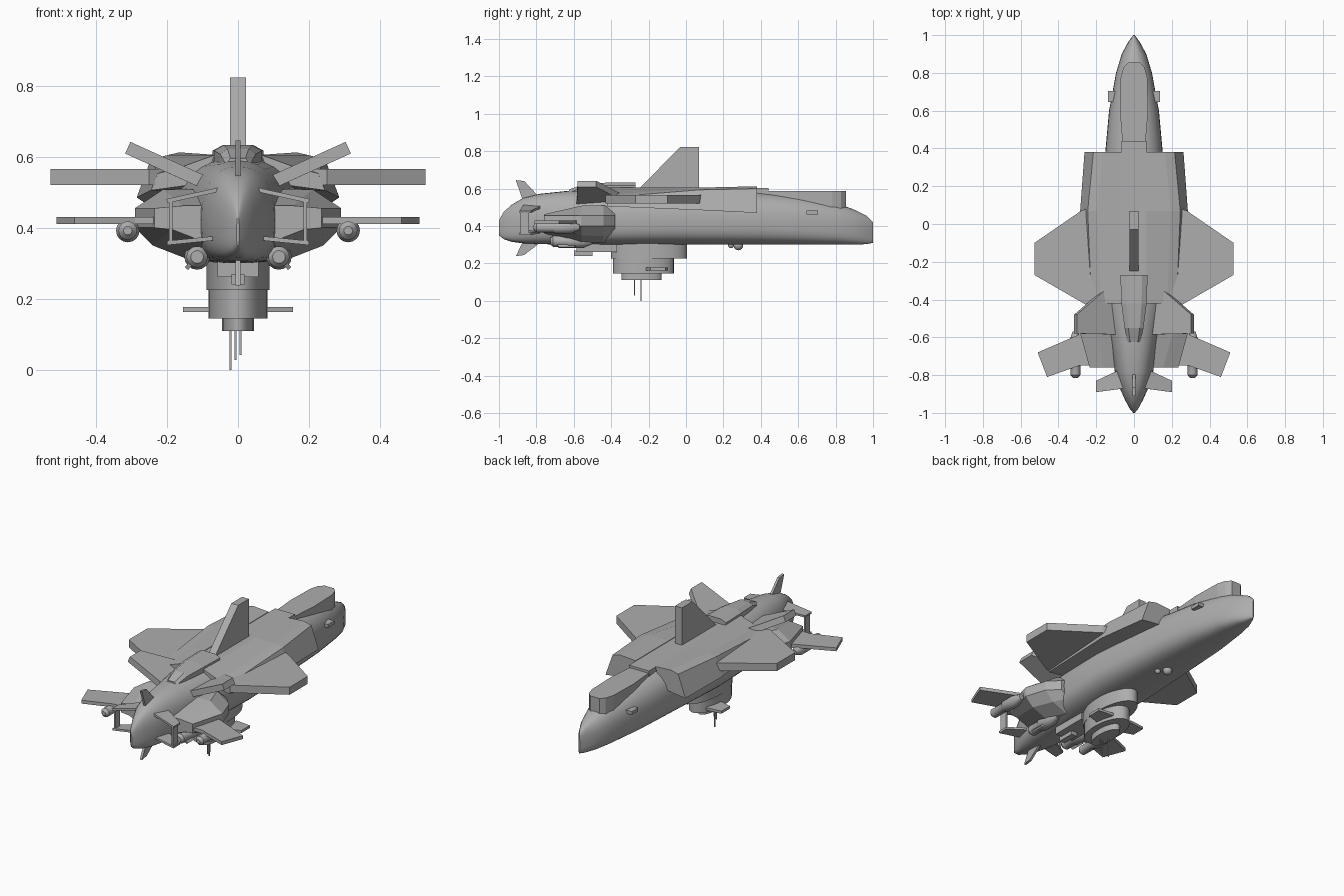
import bpy, bmesh
from math import cos, sin, pi, radians
from mathutils import Vector, Matrix

cube = bpy.data.objects.get("Cube")
if cube:
    bpy.data.objects.remove(cube, do_unlink=True)

grey = bpy.data.materials.new("hull grey")
grey.use_nodes = True
grey.diffuse_color = (0.42, 0.42, 0.42, 1)
grey.node_tree.nodes["Principled BSDF"].inputs["Base Color"].default_value = grey.diffuse_color


def finish(name, bm, mirror=False, smooth=False):
    """Turn a bmesh into a named object, optionally mirrored over x = 0."""
    if mirror:
        copy = bmesh.ops.duplicate(bm, geom=bm.verts[:] + bm.edges[:] + bm.faces[:])
        for v in copy["geom"]:
            if isinstance(v, bmesh.types.BMVert):
                v.co.x *= -1
    bmesh.ops.recalc_face_normals(bm, faces=bm.faces)
    mesh = bpy.data.meshes.new(name)
    bm.to_mesh(mesh)
    bm.free()
    mesh.materials.append(grey)
    ob = bpy.data.objects.new(name, mesh)
    bpy.context.collection.objects.link(ob)
    if smooth:
        bpy.ops.object.select_all(action="DESELECT")
        ob.select_set(True)
        bpy.context.view_layer.objects.active = ob
        bpy.ops.object.shade_smooth_by_angle(angle=radians(35))
    return ob


def loft(name, rings, mirror=False, smooth=False):
    """Skin a list of equal rings of 3D points and cap both ends."""
    bm = bmesh.new()
    loops = [[bm.verts.new(p) for p in ring] for ring in rings]
    n = len(rings[0])
    for a, b in zip(loops, loops[1:]):
        for i in range(n):
            j = (i + 1) % n
            bm.faces.new((a[i], a[j], b[j], b[i]))
    bm.faces.new(loops[0])
    bm.faces.new(loops[-1])
    return finish(name, bm, mirror, smooth)


def plate(name, points, thick, mirror=False):
    """Outline of 3D points thickened evenly about its own plane."""
    pts = [Vector(p) for p in points]
    n = (pts[1] - pts[0]).cross(pts[2] - pts[0]).normalized() * thick / 2
    return loft(name, [[p - n for p in pts], [p + n for p in pts]], mirror)


def box(name, lo, hi, mirror=False):
    (a, b, c), (d, e, f) = lo, hi
    return loft(name, [[(a, b, z), (d, b, z), (d, e, z), (a, e, z)] for z in (c, f)], mirror)


def tube(name, x, z, stations, mirror=False, n=16):
    """Turned body along y from (y, radius) stations."""
    return loft(name, [[(x + r * cos(2 * pi * i / n), y, z + r * sin(2 * pi * i / n))
                        for i in range(n)] for y, r in stations], mirror, True)


def oval(z, y0, y1, hw, n=32):
    cy, ry = (y0 + y1) / 2, (y1 - y0) / 2
    return [(hw * cos(2 * pi * i / n), cy + ry * sin(2 * pi * i / n), z) for i in range(n)]


def hull_ring(y, hw, zb, zt, n=32):
    """Rounded section with a flattened belly, widest below the middle."""
    zm = zb + (zt - zb) * 0.45
    ring = []
    for i in range(n):
        c, s = cos(2 * pi * i / n), sin(2 * pi * i / n)
        e = 0.85 if s > 0 else 0.65
        x = hw * abs(c) ** e * (1 if c > 0 else -1)
        h = (zt - zm) if s > 0 else (zm - zb)
        ring.append((x, y, zm + h * abs(s) ** e * (1 if s > 0 else -1)))
    return ring


# Main hull: y, half width, bottom, top
hull = [(-1, .004, .35, .43), (-.975, .025, .33, .475), (-.93, .048, .315, .515),
        (-.87, .075, .307, .55), (-.78, .102, .303, .572), (-.63, .122, .30, .588),
        (-.4, .17, .30, .595), (-.1, .185, .30, .60), (.38, .152, .30, .585),
        (.6, .132, .30, .56), (.8, .095, .30, .525), (.9, .065, .30, .487),
        (.965, .03, .303, .455), (1, .004, .31, .42)]
loft("hull", [hull_ring(*s) for s in hull], smooth=True)

# Raised stern deck with a rounded end, and the spine
deck = [(.06, .42), (.075, .6), (.07, .78), (.055, .83), (.03, .855)]
outline = deck + [(-x, y) for x, y in reversed(deck)]
loft("stern_deck", [[(x, y, z) for x, y in outline] for z in (.48, .588)])
box("spine", (-.065, -.28, .5), (.065, .44, .602))

# Overhanging shoulder sponsons
def shoulder(y, out, top_out, low, high):
    return [(.065, y, .605), (top_out - .05, y, high), (top_out, y, high - .012),
            (out, y, low), (.1, y, low + .02)]

loft("shoulder_sponson", [shoulder(-.42, .245, .225, .505, .565), shoulder(.07, .285, .245, .485, .605),
                          shoulder(.38, .262, .215, .47, .612)], mirror=True)

# Wings and fins
plate("main_wing", [(.2, .1, .542), (.28, .07, .542), (.527, -.1, .542), (.527, -.27, .542),
                    (.25, -.43, .542), (.2, -.4, .542)], .045, True)
plate("canard_wing", [(.1, -.57, .42), (.29, -.585, .42), (.51, -.68, .42), (.46, -.81, .42),
                      (.29, -.75, .42), (.1, -.75, .42)], .02, True)
plate("raised_fin", [(.1, -.33, .53), (.16, -.35, .557), (.31, -.48, .625),
                     (.31, -.58, .625), (.1, -.585, .53)], .036, True)
plate("dorsal_fin", [(0, -.27, .58), (0, -.03, .823), (0, .07, .823), (0, .07, .58)], .045)
plate("nose_top_fin", [(0, -.87, .53), (0, -.91, .645), (0, -.865, .64), (0, -.79, .56)], .014)
plate("nose_bottom_fin", [(0, -.87, .32), (0, -.91, .238), (0, -.865, .245), (0, -.78, .31)], .014)

# Nose side frames: sloping plates joined by an upright post
for label, z0, z1 in (("upper", .508, .475), ("lower", .372, .357)):
    plate("nose_frame_" + label, [(.05, -.76, z0), (.2, -.83, z1), (.2, -.89, z1), (.05, -.87, z0)], .012, True)
box("nose_frame_post", (.184, -.885, .357), (.194, -.84, .475), True)

# Faceted side fairings carrying the canards
def fairing(y, out, zt, zb):
    return [(.06, y, zt), (out - .08, y, zt), (out, y, .455), (out, y, .40),
            (out - .05, y, zb + .035), (out - .14, y, zb), (.06, y, zb)]

loft("side_fairing", [fairing(-.76, .235, .462, .36), fairing(-.56, .29, .508, .315),
                      fairing(-.44, .25, .51, .31), fairing(-.38, .19, .49, .33)], mirror=True)

# Engine pods
tube("upper_pod", .31, .392, [(-.815, .012), (-.80, .026), (-.71, .026), (-.70, .033), (-.62, .033), (-.57, .015)], True)
tube("lower_pod", .115, .318, [(-.725, .018), (-.71, .03), (-.64, .03), (-.63, .036), (-.55, .036), (-.5, .015)], True)
plate("lower_pod_fin", [(.12, -.7, .315), (.145, -.68, .285), (.145, -.6, .285), (.12, -.56, .315)], .012, True)

# Dorsal fairing ahead of the fin
def hump(y, hw, zt):
    return [(-hw, y, .53), (-hw, y, zt - .015), (-hw * .6, y, zt), (hw * .6, y, zt), (hw, y, zt - .015), (hw, y, .53)]

loft("dorsal_fairing", [hump(-.625, .035, .595), hump(-.55, .05, .622),
                        hump(-.42, .067, .632), hump(-.27, .072, .632)])

# Belly turret in stacked tiers, with side fins and probes
loft("turret_base", [oval(z, -.4, .005, .088) for z in (.225, .33)], smooth=True)
loft("turret_drum", [oval(z, -.39, -.065, .083) for z in (.145, .23)], smooth=True)
loft("turret_foot", [oval(z, -.345, -.13, .045) for z in (.11, .15)], smooth=True)
plate("turret_fin", [(.06, -.22, .17), (.155, -.19, .17), (.155, -.11, .17), (.06, -.1, .17)], .015, True)
for i, (x, y, z) in enumerate([(-.021, -.24, 0), (-.007, -.275, .028), (.007, -.275, .042)]):
    box(f"probe_{i + 1}", (x - .0025, y - .003, z), (x + .0025, y + .003, .12))
box("chin_block", (-.058, -.585, .262), (.058, -.37, .31))
box("chin_sensor", (-.018, -.6, .24), (.018, -.5, .27))

# Small hull fittings
box("stern_thruster", (.1, .645, .462), (.138, .705, .482), True)
for name, x, y, r in (("belly_dome_large", .0, .28, .026), ("belly_dome_small", .035, .24, .015)):
    bm = bmesh.new()
    bmesh.ops.create_uvsphere(bm, u_segments=16, v_segments=8, radius=r,
                              matrix=Matrix.Translation((x, y, .296)))
    finish(name, bm, smooth=True)
